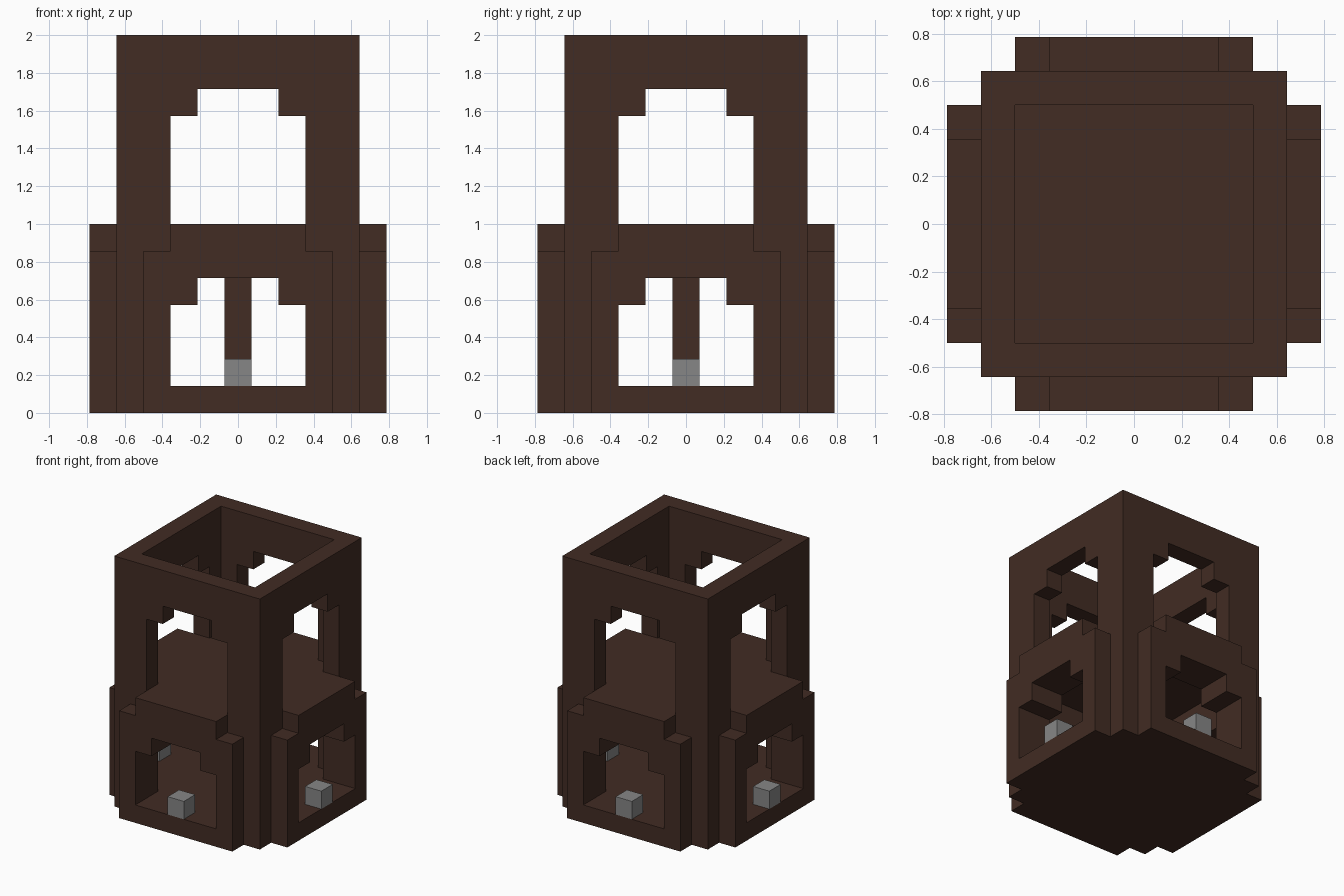
import bpy
import bmesh
from math import pi
from mathutils import Matrix, Vector

U = 1 / 7  # edge length of one block

if "Cube" in bpy.data.objects:
    bpy.data.objects.remove(bpy.data.objects["Cube"], do_unlink=True)


def make_material(name, color):
    mat = bpy.data.materials.new(name)
    mat.use_nodes = True
    mat.diffuse_color = color
    mat.node_tree.nodes["Principled BSDF"].inputs["Base Color"].default_value = color
    return mat


brown = make_material("dark brown", (0.054, 0.025, 0.017, 1))
grey = make_material("grey", (0.24, 0.24, 0.24, 1))


def extrude_outline(name, points, depth, mat, turn=0):
    """Extrude a closed 3D outline, given in blocks, then turn it about z."""
    bm = bmesh.new()
    face = bm.faces.new([bm.verts.new(Vector(p) * U) for p in points])
    out = bmesh.ops.extrude_face_region(bm, geom=[face])
    verts = [v for v in out["geom"] if isinstance(v, bmesh.types.BMVert)]
    bmesh.ops.translate(bm, verts=verts, vec=Vector(depth) * U)
    bmesh.ops.recalc_face_normals(bm, faces=bm.faces)
    bm.transform(Matrix.Rotation(turn * pi / 2, 4, "Z"))
    mesh = bpy.data.meshes.new(name)
    bm.to_mesh(mesh)
    bm.free()
    mesh.materials.append(mat)
    obj = bpy.data.objects.new(name, mesh)
    bpy.context.collection.objects.link(obj)
    return obj


def box(name, half, z0, z1, mat, y=0, turn=0):
    base = [(sx * half, y + sy * half, z0) for sx, sy in ((-1, -1), (1, -1), (1, 1), (-1, 1))]
    return extrude_outline(name, base, (0, 0, z1 - z0), mat, turn)


def arch(name, y, z0, spring, outer, turn):
    """One-block-thick wall with a stepped opening; outer runs right to left over the top."""
    opening = [(-2.5, z0), (-2.5, spring), (-1.5, spring), (-1.5, spring + 1),
               (1.5, spring + 1), (1.5, spring), (2.5, spring), (2.5, z0)]
    return extrude_outline(name, [(x, y, z) for x, z in opening + outer], (0, 1, 0), brown, turn)


# Stepped base slab: one quarter of the outline repeated around z
outline = []
quarter = [(-3.5, -5.5), (3.5, -5.5), (3.5, -4.5), (4.5, -4.5), (4.5, -3.5)]
for i in range(4):
    outline += [(x, y, 0) for x, y in quarter]
    quarter = [(-y, x) for x, y in quarter]
extrude_outline("base_slab", outline, (0, 0, 1), brown)

# Floor between the storeys and the pillar that carries it
box("upper_floor", 3.5, 6, 7, brown)
box("centre_pillar", 0.5, 1, 6, brown)

# Four sides: walls interlock at the corners, porches stand in front
for i, side in enumerate(("front", "left", "back", "right")):
    for level, z0, z1, spring in (("lower", 1, 7, 4), ("upper", 7, 14, 11)):
        arch(f"{side}_{level}_wall", -4.5, z0, spring,
             [(3.5, z0), (3.5, z1), (-4.5, z1), (-4.5, z0)], i)
    arch(f"{side}_porch", -5.5, 1, 4,
         [(3.5, 1), (3.5, 6), (2.5, 6), (2.5, 7),
          (-2.5, 7), (-2.5, 6), (-3.5, 6), (-3.5, 1)], i)
    box(f"{side}_sill_block", 0.5, 1, 2, grey, y=-5, turn=i)
